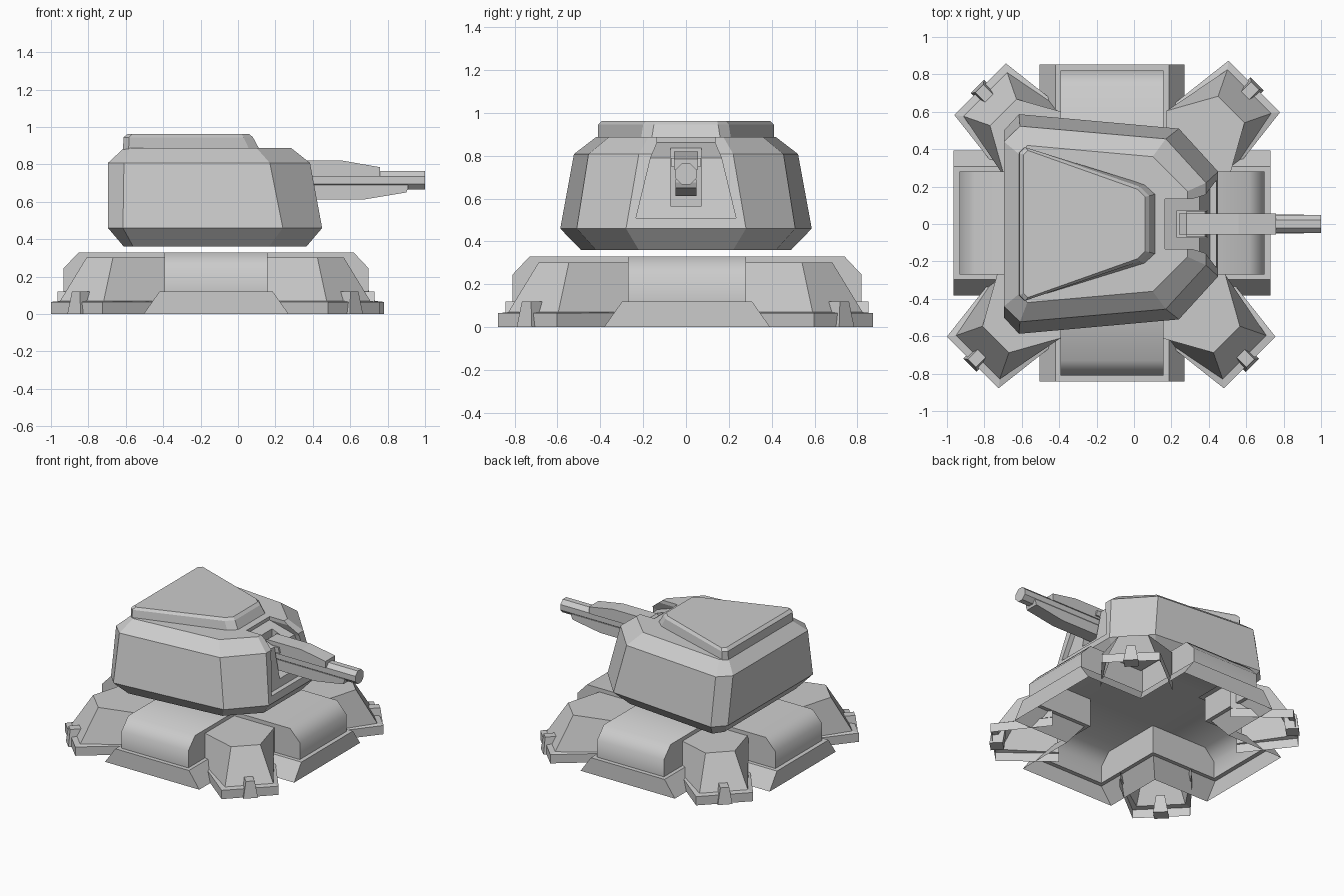
import bpy, bmesh
from math import radians, pi
from mathutils import Matrix

if "Cube" in bpy.data.objects:
    bpy.data.objects.remove(bpy.data.objects["Cube"])

BASE = Matrix.Translation((-0.117, 0.005, 0))


def make(name, bm, matrix=Matrix()):
    bm.transform(matrix)
    me = bpy.data.meshes.new(name)
    bm.to_mesh(me)
    bm.free()
    ob = bpy.data.objects.new(name, me)
    bpy.context.collection.objects.link(ob)
    return ob


def loft(name, sections, closed=True, matrix=Matrix(), skip=0):
    """Skin rings mirrored in y; each section is (z, half outline from back to front).
    Open lofts have no bottom or back; skip leaves out wall segments at both ends."""
    bm = bmesh.new()
    rings = []
    for z, half in sections:
        pts = [(x, -y) for x, y in half] + [(x, y) for x, y in reversed(half)]
        rings.append([bm.verts.new((x, y, z)) for x, y in pts])
    n = len(rings[0])
    for a, b in zip(rings, rings[1:]):
        for i in range(skip, n if closed else n - 1 - skip):
            j = (i + 1) % n
            bm.faces.new((a[i], a[j], b[j], b[i]))
    bm.faces.new(rings[-1])
    if closed:
        bm.faces.new(rings[0][::-1])
    bmesh.ops.delete(bm, geom=[v for v in bm.verts if not v.link_faces], context='VERTS')
    return make(name, bm, matrix)


def plate(name, profile, half_width):
    """Extrude an x-z side profile across y."""
    bm = bmesh.new()
    f = bm.faces.new([bm.verts.new((x, -half_width, z)) for x, z in profile])
    ext = bmesh.ops.extrude_face_region(bm, geom=[f])
    vs = [v for v in ext['geom'] if isinstance(v, bmesh.types.BMVert)]
    bmesh.ops.translate(bm, verts=vs, vec=(0, 2 * half_width, 0))
    bmesh.ops.recalc_face_normals(bm, faces=bm.faces)
    return make(name, bm)


def cut(target, cutter):
    mod = target.modifiers.new("cut", 'BOOLEAN')
    mod.operation = 'DIFFERENCE'
    mod.solver = 'EXACT'
    mod.object = cutter
    bpy.context.view_layer.objects.active = target
    bpy.ops.object.modifier_apply(modifier=mod.name)
    bpy.data.objects.remove(cutter)


FOOT_SHIFT = [(0.015, -0.015), (0.04, -0.03), (0, 0), (-0.01, 0)]
for k, (sx, sy) in enumerate(FOOT_SHIFT):
    # Straight side pods with flared skirts; neighbours meet in the inner corners
    pod = loft(f"side_pod_{k}", [
        (0, [(0.388, 0.388), (0.847, 0.388)]),
        (0.12, [(0.303, 0.303), (0.847, 0.303)]),
        (0.12, [(0.275, 0.275), (0.815, 0.275)]),
        (0.245, [(0.275, 0.275), (0.815, 0.275)]),
        (0.33, [(0.275, 0.275), (0.735, 0.275)]),
    ], False, BASE @ Matrix.Rotation(k * pi / 2, 4, 'Z'))
    bpy.ops.object.select_all(action='DESELECT')
    pod.select_set(True)
    bpy.context.view_layer.objects.active = pod
    bpy.ops.object.shade_smooth_by_angle(angle=radians(50))

    # Diagonal feet with a low rim and sloped nose, open underneath
    diag = Matrix.Translation((sx, sy, 0)) @ BASE @ Matrix.Rotation(k * pi / 2 + pi / 4, 4, 'Z')
    rim = [(0.395, 0.005), (0.63, 0.245), (1.054, 0.195)]
    loft(f"corner_foot_{k}", [
        (0, rim),
        (0.065, rim),
        (0.07, [(0.395, 0.005), (0.63, 0.24), (1.015, 0.165)]),
        (0.302, [(0.395, 0.005), (0.63, 0.24), (0.88, 0.10)]),
    ], False, diag, skip=1)

    # Clamp at the tip of each foot
    loft(f"foot_clamp_{k}", [
        (0, [(0.985, 0.05), (1.075, 0.05)]),
        (0.12, [(0.97, 0.03), (1.06, 0.03)]),
    ], True, diag)

# Square deck joining the four pods
bm = bmesh.new()
bmesh.ops.create_grid(bm, x_segments=1, y_segments=1, size=0.275)
make("base_deck", bm, BASE @ Matrix.Translation((0, 0, 0.33)))

# Turret shell
turret = loft("turret_shell", [
    (0.36, [(-0.61, 0.42), (-0.56, 0.49), (0.165, 0.42), (0.365, 0.22)]),
    (0.46, [(-0.695, 0.50), (-0.615, 0.587), (0.24, 0.51), (0.45, 0.28)]),
    (0.808, [(-0.695, 0.44), (-0.61, 0.523), (0.17, 0.455), (0.385, 0.22)]),
    (0.887, [(-0.61, 0.37), (-0.57, 0.42), (0.10, 0.36), (0.285, 0.175)]),
])

# Recessed front panel and gun slot
cut(turret, loft("panel_cutter", [
    (0.51, [(0.405, 0.233), (0.7, 0.233)]),
    (0.79, [(0.35, 0.165), (0.7, 0.165)]),
    (0.862, [(0.165, 0.135), (0.7, 0.135)]),
    (0.95, [(0.165, 0.135), (0.7, 0.135)]),
]))
cut(turret, loft("slot_cutter", [
    (0.565, [(0.23, 0.072), (0.7, 0.072)]),
    (0.95, [(0.23, 0.072), (0.7, 0.072)]),
]))

# Raised roof hatch
loft("roof_hatch", [
    (0.88, [(-0.615, 0.38), (-0.585, 0.41), (0.06, 0.21), (0.115, 0.16)]),
    (0.945, [(-0.612, 0.38), (-0.582, 0.41), (0.03, 0.20), (0.08, 0.15)]),
    (0.963, [(-0.59, 0.37), (-0.567, 0.393), (0.02, 0.185), (0.06, 0.145)]),
])

# Gun shrouds above and below the barrel
plate("upper_shroud", [(0.24, 0.735), (0.76, 0.735), (0.76, 0.785),
                       (0.56, 0.82), (0.28, 0.82), (0.24, 0.79)], 0.057)
plate("lower_shroud", [(0.24, 0.69), (0.24, 0.612), (0.67, 0.612),
                       (0.90, 0.65), (0.91, 0.675), (0.91, 0.69)], 0.05)
plate("gun_trunnion", [(0.28, 0.75), (0.39, 0.75), (0.38, 0.79), (0.28, 0.79)], 0.07)

# Eight-sided barrel
bm = bmesh.new()
bmesh.ops.create_cone(bm, cap_ends=True, segments=8, radius1=0.053, radius2=0.053, depth=0.76)
make("gun_barrel", bm, Matrix.Translation((0.62, 0, 0.715))
     @ Matrix.Rotation(pi / 2, 4, 'Y') @ Matrix.Rotation(pi / 8, 4, 'Z'))
